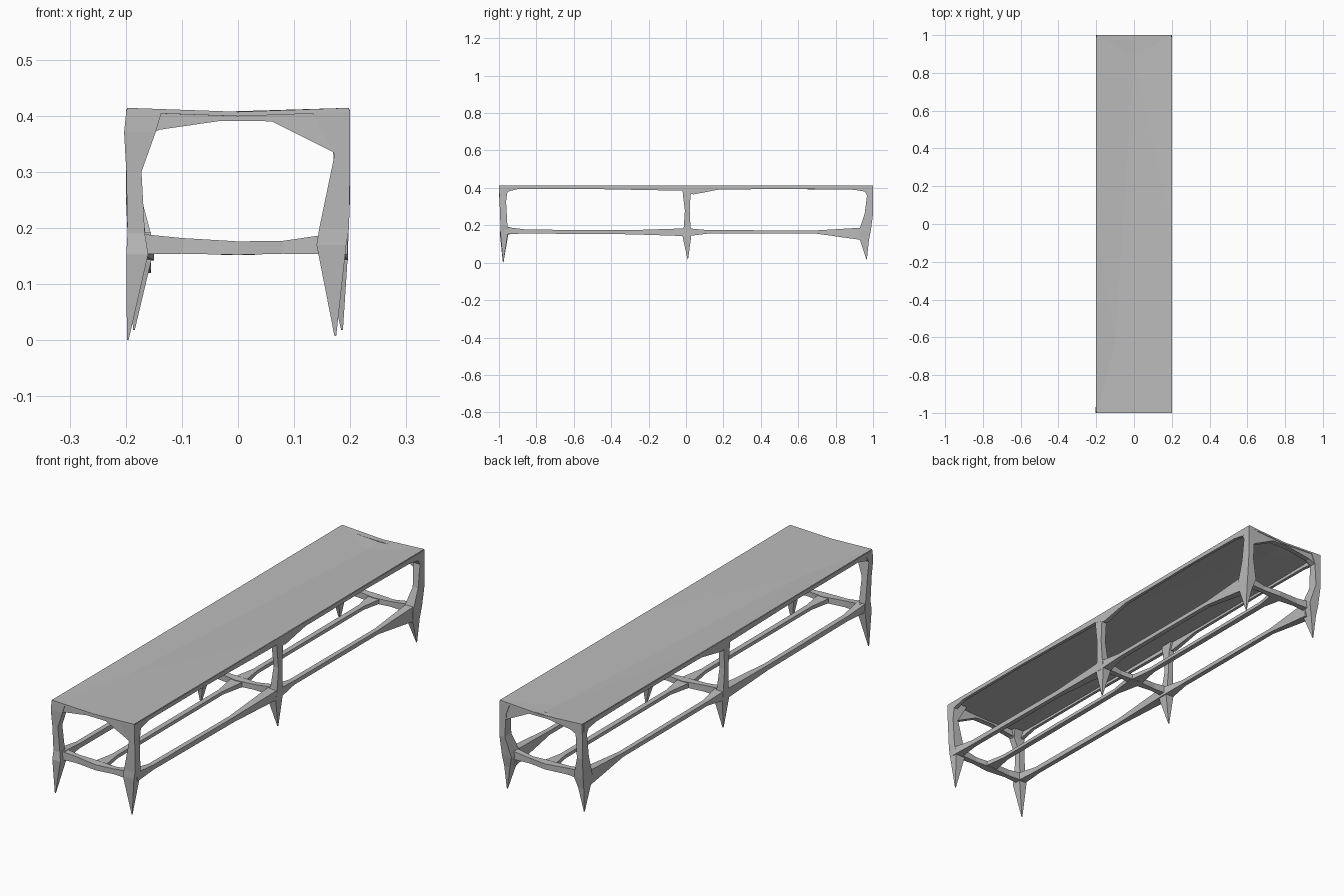
import bpy

metal = bpy.data.materials.new("grey_metal")
metal.diffuse_color = (0.5, 0.5, 0.5, 1)


def make(name, verts, faces):
    mesh = bpy.data.meshes.new(name)
    mesh.from_pydata(verts, [], faces)
    mesh.materials.append(metal)
    obj = bpy.data.objects.new(name, mesh)
    bpy.context.collection.objects.link(obj)
    return obj


def loft(name, rings):
    """Join rings of equal point count with quads and cap both ends."""
    n = len(rings[0])
    verts = [p for ring in rings for p in ring]
    faces = [tuple(reversed(range(n))), tuple(range(len(verts) - n, len(verts)))]
    for r in range(len(rings) - 1):
        for i in range(n):
            j = (i + 1) % n
            faces.append((r * n + i, r * n + j, (r + 1) * n + j, (r + 1) * n + i))
    return make(name, verts, faces)


def leg(name, rings):
    """Faceted leg: each ring is z, x0, x1, y0, y1."""
    loft(name, [[(x0, y0, z), (x1, y0, z), (x1, y1, z), (x0, y1, z)]
                for z, x0, x1, y0, y1 in rings])


def rail(name, stations):
    """Bar along y: each station is y, x0, x1, z0, z1."""
    loft(name, [[(x1, y, z0), (x0, y, z0), (x0, y, z1), (x1, y, z1)]
                for y, x0, x1, z0, z1 in stations])


def crossbar(name, stations):
    """Bar along x: each station is x, y0, y1, z0, z1."""
    loft(name, [[(x, y0, z0), (x, y1, z0), (x, y1, z1), (x, y0, z1)]
                for x, y0, y1, z0, z1 in stations])


# Seat sheet with slightly dipped ends
outline = [(-.198, -1, .414), (0, -1, .407), (.198, -1, .414), (.198, 0, .412),
           (.198, 1, .414), (0, 1, .403), (-.198, 1, .414), (-.198, 0, .412)]
seat = make("seat", outline + [(-.1, -.63, .405), (0, .89, .4)],
            [(0, 1, 8), (1, 2, 8), (2, 3, 8), (3, 4, 9), (4, 5, 9), (5, 6, 9),
             (6, 7, 9), (7, 0, 8), (3, 9, 8), (7, 8, 9)])
solid = seat.modifiers.new("thickness", 'SOLIDIFY')
solid.thickness = 0.008
solid.offset = -1

# Front legs
leg("front_left_leg", [
    (0, -.198, -.195, -.979, -.976), (.153, -.199, -.16, -.995, -.95),
    (.19, -.197, -.166, -.99, -.955), (.3, -.199, -.172, -.995, -.965),
    (.37, -.203, -.147, -1, -.97), (.41, -.199, -.135, -1, -.95)])
leg("front_right_leg", [
    (.007, .172, .175, -.979, -.976), (.17, .14, .193, -.993, -.95),
    (.2, .145, .198, -.992, -.955), (.33, .172, .2, -.997, -.962),
    (.41, .13, .2, -1, -.95)])

# Middle and back legs
for side, s in (("left", -1), ("right", 1)):
    def sided(rings):
        return [(z, min(s * a, s * b), max(s * a, s * b), y0, y1)
                for z, a, b, y0, y1 in rings]
    leg("middle_" + side + "_leg", sided([
        (.018, .184, .187, .008, .011), (.14, .155, .195, -.018, .028),
        (.19, .165, .197, -.012, .024), (.28, .176, .2, -.006, .02),
        (.36, .175, .2, -.016, .024), (.408, .17, .199, -.02, .045)]))
    leg("back_" + side + "_leg", sided([
        (.018, .184, .187, .964, .967), (.12, .165, .192, .93, .978),
        (.17, .15, .196, .925, .988), (.26, .174, .2, .955, 1),
        (.36, .168, .2, .968, 1), (.408, .15, .199, .94, 1)]))

    # Thin apron under each long edge of the seat
    rail(side + "_apron", [(y, min(s * a, s * .2), max(s * a, s * .2), z0, .411)
                           for y, a, z0 in ((-.99, .18, .37), (-.9, .186, .394),
                                            (-.5, .188, .394), (-.02, .184, .385),
                                            (.04, .18, .365), (.18, .186, .392),
                                            (.6, .188, .394), (.9, .186, .39),
                                            (.99, .18, .375))])

    # Lower side rail, flaring at the legs
    rail(side + "_lower_rail", [
        (y, min(s * a, s * b), max(s * a, s * b), z0, z1)
        for y, a, b, z0, z1 in ((-.97, .155, .195, .153, .192),
                                (-.85, .166, .188, .156, .177),
                                (-.3, .168, .188, .152, .174),
                                (.01, .15, .196, .142, .184),
                                (.12, .166, .188, .156, .174),
                                (.7, .168, .188, .155, .173),
                                (.95, .155, .193, .12, .188))])

# Centre rail between the crossbars
rail("centre_lower_rail", [(-.96, -.03, .03, .154, .174), (-.85, -.012, .012, .157, .172),
                           (-.12, -.011, .011, .157, .172), (.005, -.03, .03, .152, .174),
                           (.12, -.011, .011, .157, .172), (.85, -.012, .012, .157, .172),
                           (.95, -.03, .03, .154, .174)])

# Lower crossbars and end aprons
for place, y, inward in (("front", -.97, 1), ("middle", .005, 0), ("back", .96, -1)):
    w = .016
    crossbar(place + "_crossbar", [
        (x, y - h + inward * .01, y + h + inward * .01, z0, z1)
        for x, h, z0, z1 in ((-.18, w, .153, .19), (-.1, .011, .154, .182),
                             (0, .019, .152, .176), (.08, .011, .154, .177),
                             (.17, w, .153, .19))])
for place, y in (("front", -.985), ("back", .985)):
    crossbar(place + "_apron", [
        (x, y - .012, y + .012, z0, z1)
        for x, z0, z1 in ((-.19, .35, .41), (-.14, .375, .41), (-.03, .391, .405),
                          (.06, .39, .405), (.17, .335, .41), (.195, .33, .412))])
